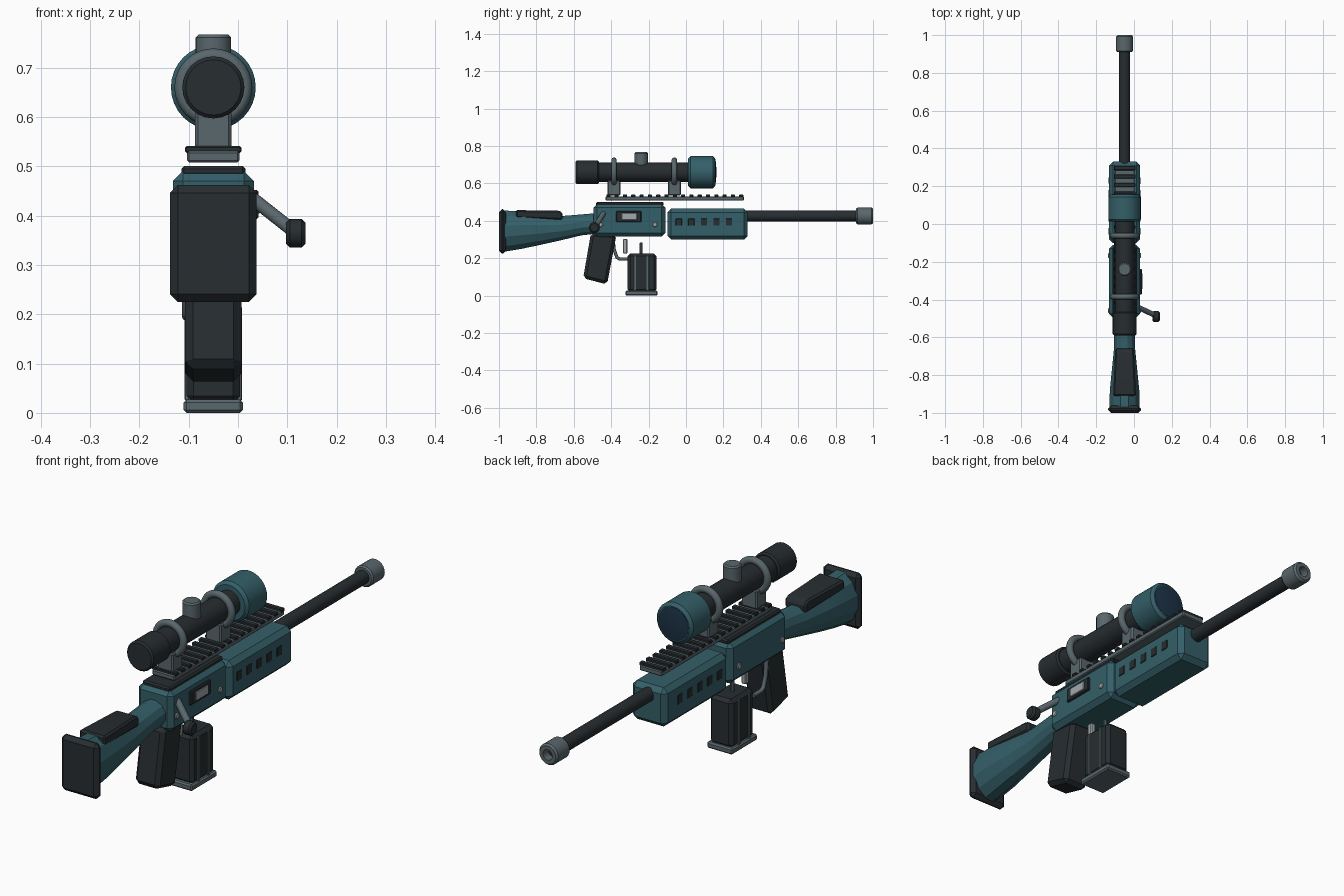
import bpy, bmesh
from math import sin, cos, pi
from mathutils import Vector

if "Cube" in bpy.data.objects:
    bpy.data.objects.remove(bpy.data.objects["Cube"])

CX = -0.05  # centre plane of the rifle


def material(name, rgb):
    m = bpy.data.materials.new(name)
    m.diffuse_color = (*rgb, 1)
    m.use_nodes = True
    m.node_tree.nodes["Principled BSDF"].inputs["Base Color"].default_value = m.diffuse_color
    return m


TEAL = material("teal", (0.034, 0.115, 0.14))
DARK = material("dark", (0.02, 0.026, 0.03))
GREY = material("grey", (0.10, 0.135, 0.15))
LIGHT = material("light", (0.36, 0.39, 0.40))
GLASS = material("glass", (0.012, 0.032, 0.06))


def finish(name, bm, mat, angle=0.6):
    bmesh.ops.recalc_face_normals(bm, faces=bm.faces)
    me = bpy.data.meshes.new(name)
    bm.to_mesh(me)
    bm.free()
    me.materials.append(mat)
    ob = bpy.data.objects.new(name, me)
    bpy.context.collection.objects.link(ob)
    bpy.ops.object.select_all(action='DESELECT')
    ob.select_set(True)
    bpy.context.view_layer.objects.active = ob
    bpy.ops.object.shade_smooth_by_angle(angle=angle)
    return ob


def prism(name, yz, half, mat, bevel=0.008, cx=CX):
    """Side profile extruded across x, with chamfered edges."""
    bm = bmesh.new()
    f = bm.faces.new([bm.verts.new((cx - half, y, z)) for y, z in yz])
    ext = bmesh.ops.extrude_face_region(bm, geom=[f])['geom']
    bmesh.ops.translate(bm, vec=(2 * half, 0, 0),
                        verts=[v for v in ext if isinstance(v, bmesh.types.BMVert)])
    if bevel:
        bmesh.ops.bevel(bm, geom=bm.edges[:], offset=bevel, segments=1, affect='EDGES')
    return finish(name, bm, mat, 0.35)


def box(name, y0, y1, z0, z1, half, mat, bevel=0.008, cx=CX):
    return prism(name, [(y0, z0), (y1, z0), (y1, z1), (y0, z1)], half, mat, bevel, cx)


def loft(name, rings, mat, angle=0.6):
    """Skin closed rings of points and cap both ends."""
    bm = bmesh.new()
    vs = [[bm.verts.new(p) for p in r] for r in rings]
    n = len(vs[0])
    for a, b in zip(vs, vs[1:]):
        for i in range(n):
            bm.faces.new((a[i], a[(i + 1) % n], b[(i + 1) % n], b[i]))
    bm.faces.new(vs[0])
    bm.faces.new(vs[-1])
    return finish(name, bm, mat, angle)


def lathe(name, origin, axis, profile, mat, n=24):
    """Turn (radius, distance) pairs around an axis."""
    q = Vector(axis).to_track_quat('Z', 'Y')
    o = Vector(origin)
    rings = [[o + q @ Vector((r * cos(2 * pi * i / n), r * sin(2 * pi * i / n), t))
              for i in range(n)] for r, t in profile]
    return loft(name, rings, mat)


def rod(name, origin, axis, r, t0, t1, mat, c=0.006, n=24):
    return lathe(name, origin, axis,
                 [(r - c, t0), (r, t0 + c), (r, t1 - c), (r - c, t1)], mat, n)


Y, Z = (0, 1, 0), (0, 0, 1)

# Stock, butt pad and cheek rest
stock = [(-0.97, 0.345, 0.110, 0.080), (-0.88, 0.350, 0.100, 0.078), (-0.78, 0.354, 0.083, 0.068),
         (-0.66, 0.362, 0.064, 0.056), (-0.56, 0.378, 0.056, 0.054), (-0.48, 0.386, 0.055, 0.056)]
loft("stock", [[(CX + hx * cos(2 * pi * (i + .5) / 12) * 1.035, y,
                 zc + hz * sin(2 * pi * (i + .5) / 12) * 1.035)
                for i in range(12)] for y, zc, hz, hx in stock], TEAL, 0.3)
box("butt_pad", -1.0, -0.962, 0.225, 0.462, 0.088, DARK, 0.016)
cheek = prism("cheek_rest", [(-0.91, 0.415), (-0.66, 0.405), (-0.66, 0.443), (-0.68, 0.455), (-0.91, 0.457)],
              0.06, DARK, 0.008)
for v in cheek.data.vertices:
    if v.co.y > -0.75:
        v.co.x = CX + (v.co.x - CX) * 0.83

# Receiver with top cover, pins and ejection port
box("receiver", -0.495, -0.11, 0.315, 0.49, 0.082, TEAL, 0.02)
box("receiver_cover", -0.48, -0.12, 0.48, 0.501, 0.065, DARK, 0.006)
for side in (-1, 1):
    for y in (-0.457, -0.166):
        rod("receiver_pin", (CX + side * 0.075, y, 0.38), (side, 0, 0), 0.013, 0, 0.012, LIGHT, 0.003, 12)
box("ejection_port", -0.374, -0.238, 0.393, 0.452, 0.012, DARK, 0.004, 0.030)
box("bolt_face", -0.345, -0.262, 0.404, 0.441, 0.008, LIGHT, 0.002, 0.037)

# Bolt handle and knob
a, b = Vector((0.02, -0.44, 0.442)), Vector((0.115, -0.485, 0.367))
rod("bolt_handle", a, b - a, 0.014, 0, (b - a).length, GREY, 0.003, 12)
rod("bolt_knob", (0.097, -0.49, 0.364), (1, 0, 0), 0.029, 0, 0.04, DARK, 0.008, 16)

# Handguard with vent slots on both sides
box("handguard", -0.10, 0.33, 0.30, 0.465, 0.082, TEAL, 0.02)
for side in (-1, 1):
    for i in range(5):
        y = -0.038 + i * 0.067
        box("vent_slot", y - 0.017, y + 0.017, 0.374, 0.412, 0.006, DARK, 0.002, CX + side * 0.079)

# Barrel and muzzle with bore
rod("barrel", (CX, 0, 0.426), Y, 0.029, 0.30, 0.93, DARK, 0.002)
lathe("muzzle", (CX, 0, 0.426), Y,
      [(0.028, 0.91), (0.039, 0.91), (0.045, 0.917), (0.045, 0.992), (0.038, 1.0),
       (0.022, 1.0), (0.022, 0.955)], GREY)
rod("bore", (CX, 0, 0.426), Y, 0.0215, 0.94, 0.965, DARK, 0.001)

# Accessory rail with cross teeth
box("rail", -0.43, 0.31, 0.508, 0.531, 0.053, GREY, 0.004)
for i in range(17):
    y = -0.415 + i * 0.0444
    box("rail_tooth", y - 0.011, y + 0.011, 0.527, 0.541, 0.057, DARK, 0.003)

# Scope: tube, eyepiece, bell, lens, turret
SC = (CX, 0, 0.66)
rod("scope_tube", SC, Y, 0.052, -0.48, 0.03, DARK, 0.002)
rod("eyepiece", SC, Y, 0.063, -0.59, -0.465, DARK, 0.007)
rod("objective_bell", SC, Y, 0.086, 0.012, 0.156, TEAL, 0.012, 32)
lathe("objective_lens", SC, Y, [(0.071, 0.15), (0.07, 0.157), (0.05, 0.160), (0.025, 0.162)], GLASS, 32)
rod("turret", (CX, -0.24, 0), Z, 0.036, 0.69, 0.767, GREY, 0.006)

# Scope mounts: foot, post and ring
for y in (-0.385, -0.062):
    box("mount_post", y - 0.035, y + 0.035, 0.535, 0.616, 0.037, GREY, 0.006)
    bpy.ops.mesh.primitive_torus_add(major_segments=32, minor_segments=10, major_radius=0.064,
                                     minor_radius=0.015, location=(CX, y, 0.66), rotation=(pi / 2, 0, 0))
    ring = bpy.context.object
    ring.name = "mount_ring"
    ring.data.materials.append(GREY)
    bpy.ops.object.shade_smooth()

# Pistol grip
prism("grip", [(-0.55, 0.093), (-0.422, 0.060), (-0.372, 0.325), (-0.508, 0.335)], 0.057, DARK, 0.016)

# Magazine with ribs, floor plate and catch
box("magazine", -0.312, -0.158, 0.02, 0.226, 0.054, DARK, 0.014)
box("magazine_floor", -0.324, -0.152, 0.0, 0.027, 0.06, GREY, 0.006)
for side in (-1, 1):
    for y in (-0.273, -0.205):
        box("magazine_rib", y - 0.007, y + 0.007, 0.025, 0.215, 0.005, GREY, 0.002, CX + side * 0.053)
rod("magazine_catch", (CX, -0.24, 0), Z, 0.009, 0.21, 0.283, GREY, 0.002, 10)

# Trigger and guard
box("trigger", -0.337, -0.313, 0.225, 0.303, 0.011, LIGHT, 0.004)
curve = bpy.data.curves.new("trigger_guard", 'CURVE')
curve.dimensions = '3D'
curve.bevel_depth = 0.009
curve.bevel_resolution = 2
curve.use_fill_caps = True
sp = curve.splines.new('POLY')
path = [(-0.392, 0.32), (-0.385, 0.25), (-0.37, 0.205), (-0.355, 0.196), (-0.30, 0.196)]
sp.points.add(len(path) - 1)
for p, (y, z) in zip(sp.points, path):
    p.co = (-0.105, y, z, 1)
curve.materials.append(GREY)
bpy.context.collection.objects.link(bpy.data.objects.new("trigger_guard", curve))
